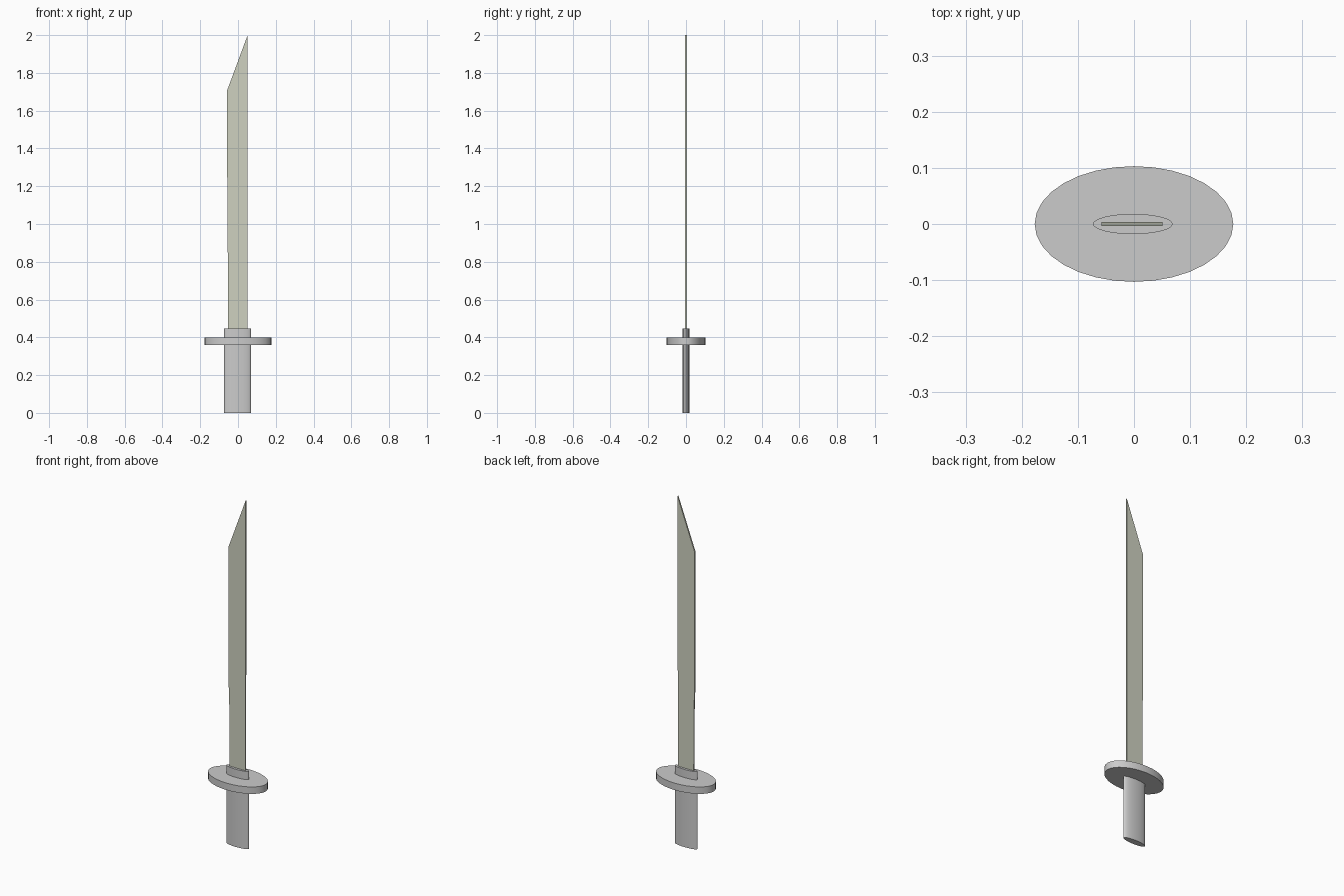
import bpy, bmesh, math

if "Cube" in bpy.data.objects:
    bpy.data.objects.remove(bpy.data.objects["Cube"])


def oval(name, rx, ry, z0, z1):
    """Upright elliptical cylinder between two heights."""
    bpy.ops.mesh.primitive_cylinder_add(vertices=32, radius=1, depth=z1 - z0,
                                        location=(0, 0, (z0 + z1) / 2))
    ob = bpy.context.object
    ob.name = name
    ob.scale = (rx, ry, 1)
    bpy.ops.object.transform_apply(location=False, rotation=False, scale=True)
    bpy.ops.object.shade_smooth_by_angle(angle=math.radians(35))
    return ob


# Grip with its short collar above the guard
grip = oval("grip", 0.071, 0.018, 0, 0.447)
grip.location.x = -0.002

# Oval hand guard
oval("guard", 0.177, 0.103, 0.36, 0.40)

# Thin single-edged blade with a slanted tip
profile = [(-0.052, 0.43), (0.049, 0.43), (0.051, 2.0), (-0.058, 1.706),
           (-0.056, 0.86), (-0.053, 0.84)]
half = 0.004
bm = bmesh.new()
face = bm.faces.new([bm.verts.new((x, -half, z)) for x, z in profile])
ext = bmesh.ops.extrude_face_region(bm, geom=[face])
bmesh.ops.translate(bm, vec=(0, 2 * half, 0),
                    verts=[g for g in ext["geom"] if isinstance(g, bmesh.types.BMVert)])
bmesh.ops.recalc_face_normals(bm, faces=bm.faces)
mesh = bpy.data.meshes.new("blade")
bm.to_mesh(mesh)
bm.free()
blade = bpy.data.objects.new("blade", mesh)
bpy.context.collection.objects.link(blade)

# Pale greenish steel
steel = bpy.data.materials.new("steel")
steel.diffuse_color = (0.62, 0.64, 0.53, 1)
steel.use_nodes = True
steel.node_tree.nodes["Principled BSDF"].inputs["Base Color"].default_value = steel.diffuse_color
mesh.materials.append(steel)
